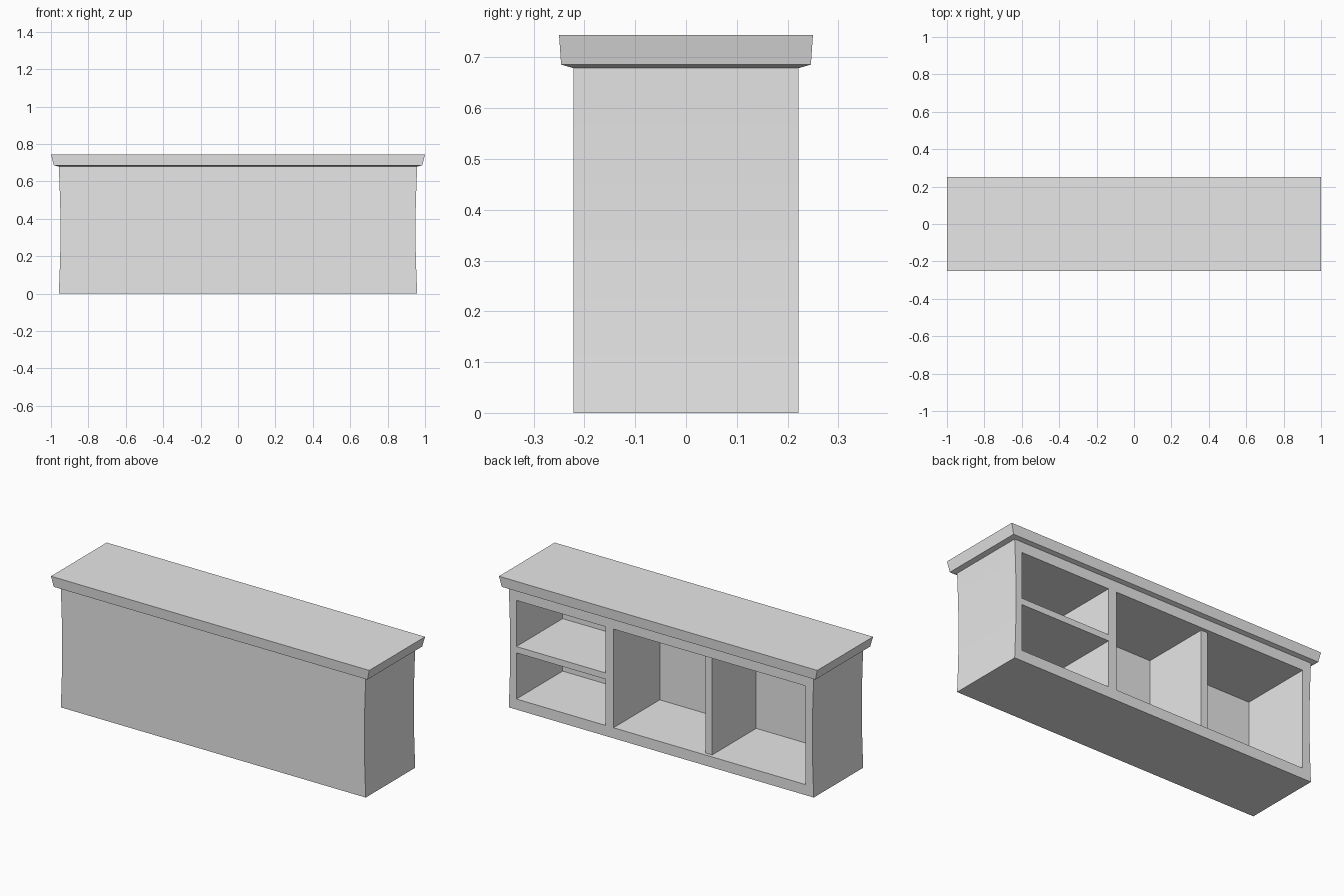
import bpy
import bmesh
import math

if "Cube" in bpy.data.objects:
    bpy.data.objects.remove(bpy.data.objects["Cube"], do_unlink=True)

GREY = (0.8, 0.8, 0.8, 1.0)
grey = bpy.data.materials.new("plain grey")
grey.use_nodes = True
grey.diffuse_color = GREY
for node in grey.node_tree.nodes:
    if node.type == "BSDF_PRINCIPLED":
        node.inputs["Base Color"].default_value = GREY


def make_object(name, bm):
    bmesh.ops.recalc_face_normals(bm, faces=bm.faces)
    mesh = bpy.data.meshes.new(name)
    bm.to_mesh(mesh)
    bm.free()
    mesh.materials.append(grey)
    obj = bpy.data.objects.new(name, mesh)
    bpy.context.scene.collection.objects.link(obj)
    return obj


def box(name, x, y, z):
    """Box from (min, max) pairs."""
    bm = bmesh.new()
    bmesh.ops.create_cube(bm, size=1)
    for v in bm.verts:
        v.co = [r[0] if c < 0 else r[1] for c, r in zip(v.co, (x, y, z))]
    return make_object(name, bm)


def loft(name, sections):
    """Stack of centred rectangles given as (half width, half depth, height)."""
    bm = bmesh.new()
    rings = [[bm.verts.new((sx * w, sy * d, z))
              for sx, sy in ((-1, -1), (1, -1), (1, 1), (-1, 1))]
             for w, d, z in sections]
    for low, high in zip(rings, rings[1:]):
        for i in range(4):
            j = (i + 1) % 4
            bm.faces.new((low[i], low[j], high[j], high[i]))
    bm.faces.new(rings[0])
    bm.faces.new(rings[-1])
    return make_object(name, bm)


# Cabinet body with gently hollowed ends
HEIGHT, DEPTH, STEPS = 0.679, 0.222, 6
body = loft("cabinet_body", [
    (0.958 - 0.009 * math.sin(math.pi * i / STEPS), DEPTH, HEIGHT * i / STEPS)
    for i in range(STEPS + 1)])

# Compartments open at the back: two stacked shelves and one wide bay
INNER = -0.193
FLOOR, CEILING = 0.06, 0.62
openings = [
    ((0.35, 0.91), (FLOOR, 0.322)),
    ((0.35, 0.91), (0.358, CEILING)),
    ((-0.905, 0.30), (FLOOR, CEILING)),
]
for x, z in openings:
    cutter = box("opening_cutter", x, (INNER, 0.4), z)
    cutter.hide_render = True
    mod = body.modifiers.new("opening", "BOOLEAN")
    mod.operation = "DIFFERENCE"
    mod.solver = "EXACT"
    mod.object = cutter
    bpy.context.view_layer.objects.active = body
    bpy.ops.object.modifier_apply(modifier=mod.name)
    bpy.data.objects.remove(cutter, do_unlink=True)

# Upright that splits the wide bay, set slightly in from the back
box("bay_divider", (-0.306, -0.265), (INNER, DEPTH - 0.02), (FLOOR, CEILING))

# Overhanging top with flared edges and a chamfered underside
loft("counter_top", [
    (0.958, DEPTH, HEIGHT),
    (0.985, 0.246, 0.686),
    (1.0, 0.25, 0.744),
])
